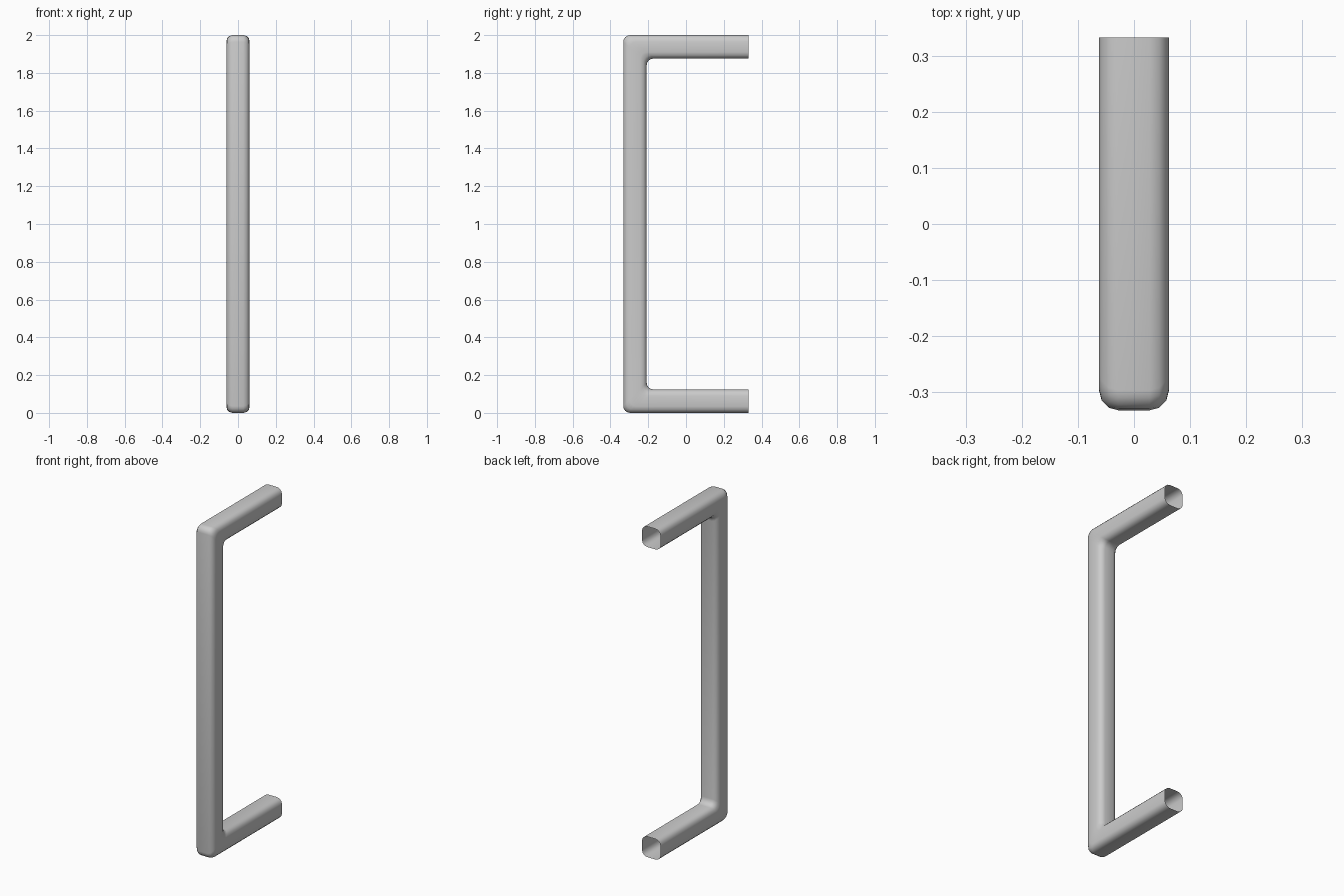
import bpy, bmesh
from math import sin, cos, pi, radians

if "Cube" in bpy.data.objects:
    bpy.data.objects.remove(bpy.data.objects["Cube"])

H = 0.062            # half thickness of the bar
R = 0.034            # rounding of the cross-section
BACK, FRONT = 0.332, -0.332
ARC = 4              # segments in each bend

# Rounded-square cross-section: (x, outward offset)
profile = []
for q, (sx, sy) in enumerate([(1, 1), (-1, 1), (-1, -1), (1, -1)]):
    for k in range(4):
        a = q * pi / 2 + k * pi / 6
        profile.append((sx * (H - R) + R * cos(a), sy * (H - R) + R * sin(a)))


def rail(x, u):
    """Lengthwise line of the C-shaped sweep at offset u, with rounded bends."""
    y, top, bottom = FRONT + H - u, 2 - H + u, H - u
    r = 0.036
    pts = [(x, BACK, top)]
    for k in range(ARC + 1):
        a = pi / 2 + k * pi / 2 / ARC
        pts.append((x, y + r + r * cos(a), top - r + r * sin(a)))
    for k in range(ARC + 1):
        a = pi + k * pi / 2 / ARC
        pts.append((x, y + r + r * cos(a), bottom + r + r * sin(a)))
    pts.append((x, BACK, bottom))
    return pts


# Hollow-ended pull handle
bm = bmesh.new()
rails = [[bm.verts.new(p) for p in rail(x, u)] for x, u in profile]
for i, a in enumerate(rails):
    b = rails[(i + 1) % len(rails)]
    for j in range(len(a) - 1):
        bm.faces.new((a[j], a[j + 1], b[j + 1], b[j]))
bmesh.ops.recalc_face_normals(bm, faces=bm.faces)
mesh = bpy.data.meshes.new("pull_handle")
bm.to_mesh(mesh)
bm.free()
handle = bpy.data.objects.new("pull_handle", mesh)
bpy.context.collection.objects.link(handle)
bpy.context.view_layer.objects.active = handle
handle.select_set(True)
bpy.ops.object.shade_smooth_by_angle(angle=radians(50))
